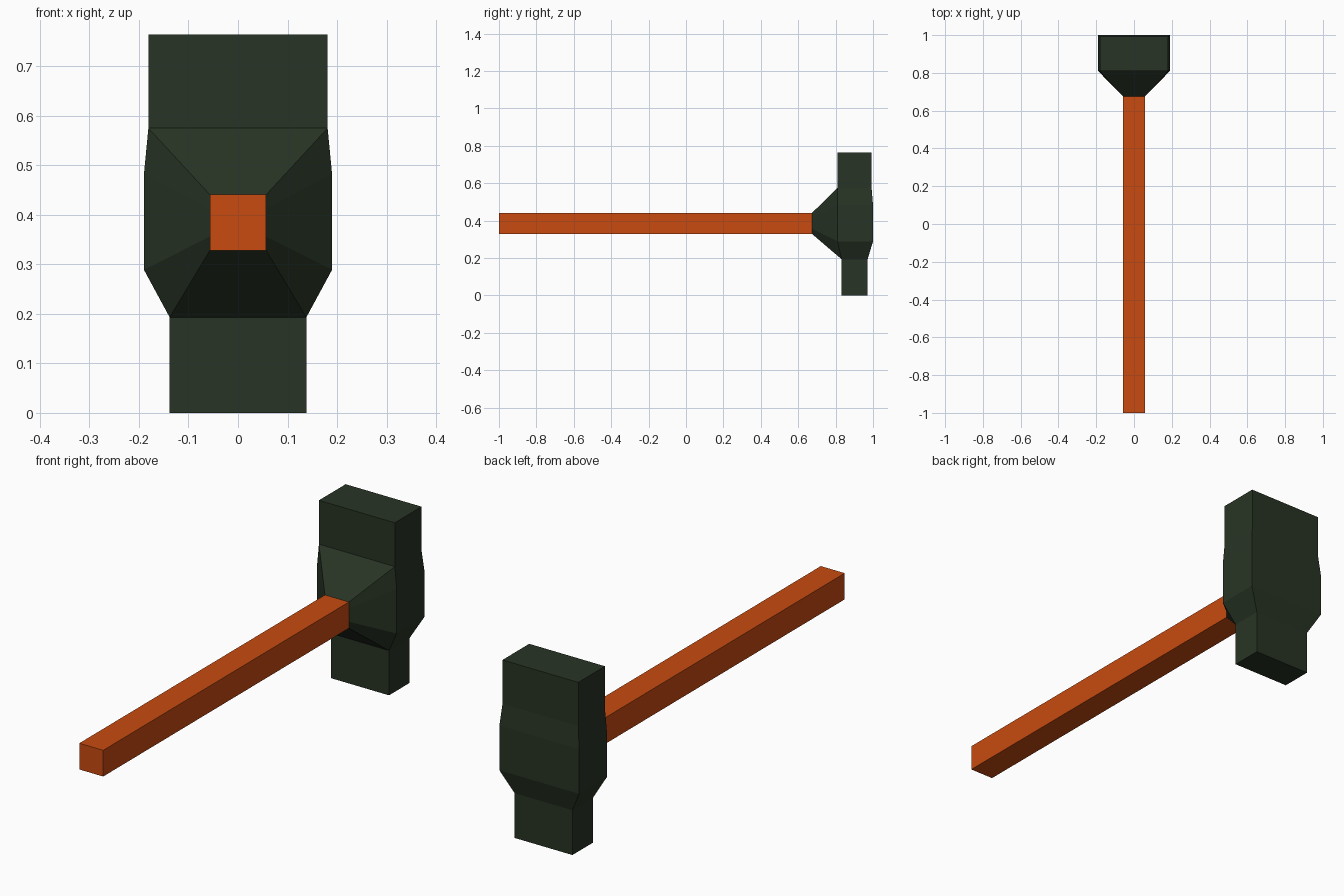
import bpy
import bmesh

if "Cube" in bpy.data.objects:
    bpy.data.objects.remove(bpy.data.objects["Cube"])


def material(name, color):
    mat = bpy.data.materials.new(name)
    mat.diffuse_color = (*color, 1)
    mat.use_nodes = True
    mat.node_tree.nodes["Principled BSDF"].inputs["Base Color"].default_value = mat.diffuse_color
    return mat


def finish(name, bm, mat):
    bmesh.ops.recalc_face_normals(bm, faces=bm.faces)
    mesh = bpy.data.meshes.new(name)
    bm.to_mesh(mesh)
    bm.free()
    mesh.materials.append(mat)
    obj = bpy.data.objects.new(name, mesh)
    bpy.context.collection.objects.link(obj)
    return obj


steel = material("dark_green_steel", (0.021, 0.034, 0.018))
wood = material("orange_wood", (0.58, 0.069, 0.005))

GRIP = 0.057                      # handle half width
Z_LOW, Z_HIGH = 0.328, 0.441      # handle bottom and top
Y_COLLAR = 0.674                  # where handle meets head

# Head: stacked rectangular sections (z, half width, front y, back y)
sections = [
    (0.0, 0.138, 0.832, 0.971),
    (0.193, 0.138, 0.832, 0.971),
    (0.289, 0.19, 0.81, 1.0),
    (0.482, 0.19, 0.81, 1.0),
    (0.575, 0.181, 0.81, 0.992),
    (0.764, 0.181, 0.81, 0.992),
]
bm = bmesh.new()
rings = [[bm.verts.new(p) for p in ((-w, f, z), (w, f, z), (w, b, z), (-w, b, z))]
         for z, w, f, b in sections]
bm.faces.new(rings[0])
bm.faces.new(rings[-1])
for i, (lo, hi) in enumerate(zip(rings, rings[1:])):
    for j in range(4):
        k = (j + 1) % 4
        if j == 0 and 1 <= i <= 3:
            continue              # opening for the collar
        bm.faces.new((lo[j], lo[k], hi[k], hi[j]))

# Collar: tapers from the front opening to the handle section
heights = (Z_LOW, 0.356, 0.413, Z_HIGH)
collar = [[bm.verts.new((s * GRIP, Y_COLLAR, z)) for s in (-1, 1)] for z in heights]
for side in (0, 1):
    for i in range(3):
        bm.faces.new((rings[i + 1][side], rings[i + 2][side],
                      collar[i + 1][side], collar[i][side]))
for ring, edge in ((rings[1], collar[0]), (rings[4], collar[3])):
    bm.faces.new((ring[0], ring[1], edge[1], edge[0]))
for lo, hi in zip(collar, collar[1:]):
    bm.faces.new((lo[0], lo[1], hi[1], hi[0]))
finish("hammer_head", bm, steel)

# Handle: long square bar
bm = bmesh.new()
bmesh.ops.create_cube(bm, size=1)
bmesh.ops.scale(bm, verts=bm.verts, vec=(2 * GRIP, Y_COLLAR + 1, Z_HIGH - Z_LOW))
bmesh.ops.translate(bm, verts=bm.verts,
                    vec=(0, (Y_COLLAR - 1) / 2, (Z_LOW + Z_HIGH) / 2))
finish("handle", bm, wood)
